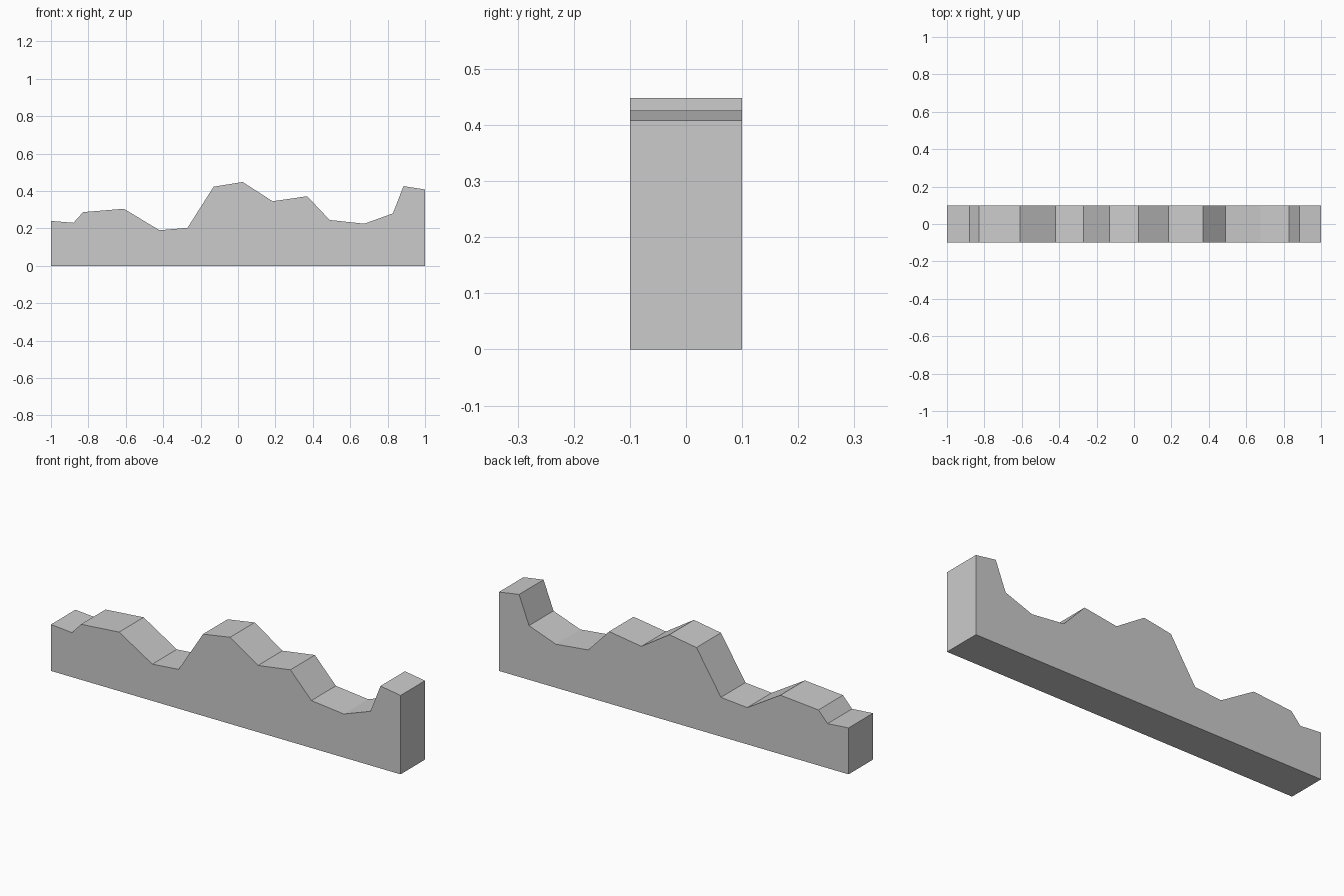
import bpy
import bmesh

cube = bpy.data.objects.get("Cube")
if cube:
    bpy.data.objects.remove(cube, do_unlink=True)

DEPTH = 0.2

# Ridge line from right end to left end (x, z)
ridge = [(-1, .24), (-.88, .23), (-.828, .287), (-.61, .305), (-.42, .19),
         (-.27, .203), (-.13, .423), (.025, .448), (.185, .345), (.37, .372),
         (.49, .245), (.675, .225), (.828, .28), (.885, .426), (1, .408)]
outline = [(-1, 0)] + ridge + [(1, 0)]

# Plain grey material
grey = bpy.data.materials.new("light_grey")
grey.use_nodes = True
colour = (0.6, 0.6, 0.6, 1)
grey.diffuse_color = colour
grey.node_tree.nodes["Principled BSDF"].inputs["Base Color"].default_value = colour

# Terrain strip: profile extruded through its depth
bm = bmesh.new()
front = bm.faces.new([bm.verts.new((x, -DEPTH / 2, z)) for x, z in outline])
extruded = bmesh.ops.extrude_face_region(bm, geom=[front], use_keep_orig=True)
new_verts = [v for v in extruded["geom"] if isinstance(v, bmesh.types.BMVert)]
bmesh.ops.translate(bm, verts=new_verts, vec=(0, DEPTH, 0))
bmesh.ops.recalc_face_normals(bm, faces=bm.faces)

mesh = bpy.data.meshes.new("terrain_strip")
bm.to_mesh(mesh)
bm.free()
mesh.materials.append(grey)
terrain = bpy.data.objects.new("terrain_strip", mesh)
bpy.context.collection.objects.link(terrain)
